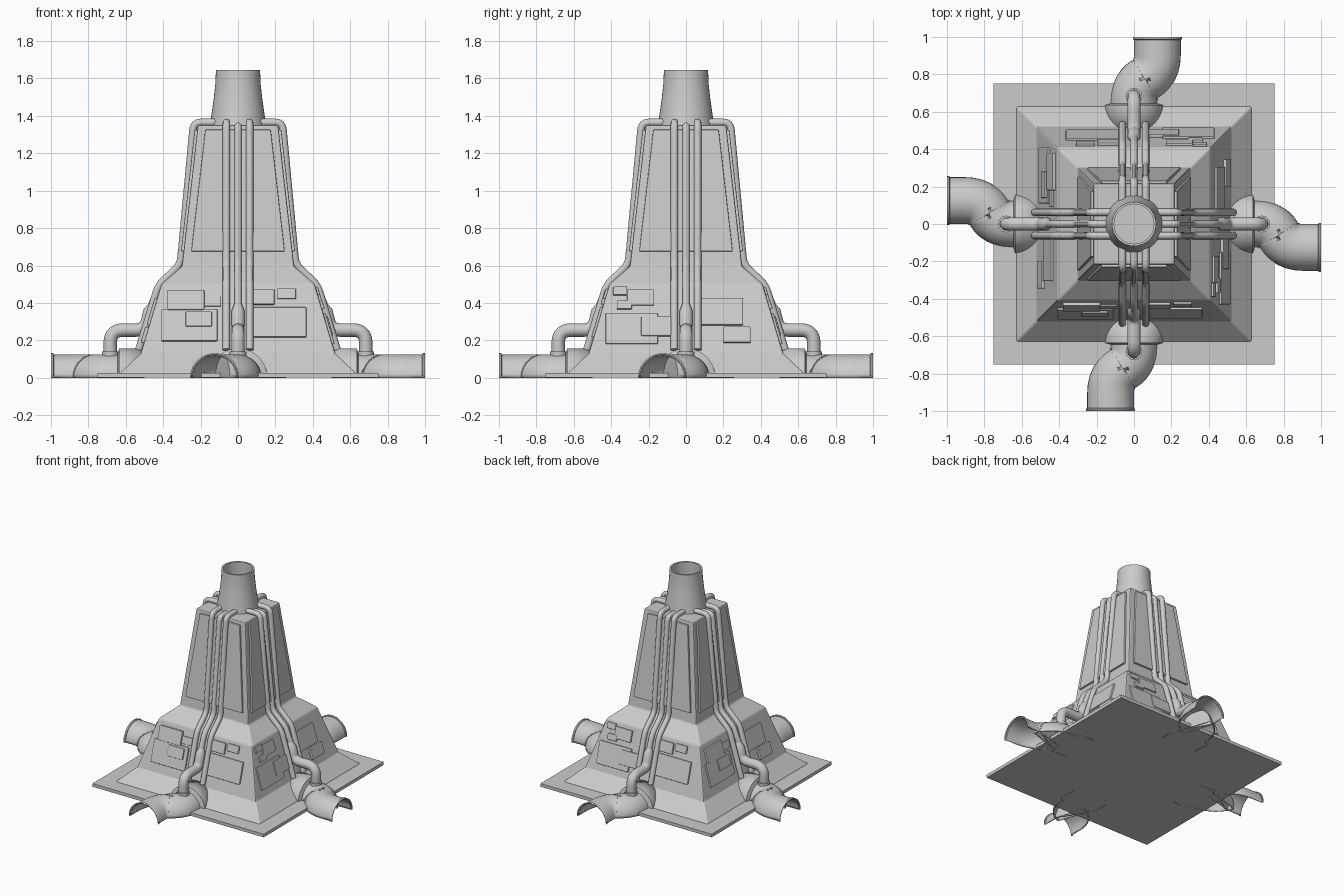
import bpy, bmesh
from math import pi, sin, cos, hypot
from mathutils import Vector

if "Cube" in bpy.data.objects:
    bpy.data.objects.remove(bpy.data.objects["Cube"])

def make(name, verts, faces, turn=0.0, bevel=0.0, smooth=False):
    me = bpy.data.meshes.new(name)
    bm = bmesh.new()
    vs = [bm.verts.new(v) for v in verts]
    for f in faces:
        bm.faces.new([vs[i] for i in f])
    bmesh.ops.remove_doubles(bm, verts=bm.verts, dist=1e-5)
    bmesh.ops.recalc_face_normals(bm, faces=bm.faces)
    bm.to_mesh(me)
    bm.free()
    ob = bpy.data.objects.new(name, me)
    bpy.context.collection.objects.link(ob)
    ob.rotation_euler.z = turn
    if bevel:
        m = ob.modifiers.new("bevel", 'BEVEL')
        m.width, m.segments = bevel, 2
    if smooth:
        bpy.ops.object.select_all(action='DESELECT')
        ob.select_set(True)
        bpy.context.view_layer.objects.active = ob
        bpy.ops.object.shade_smooth_by_angle(angle=0.7)
    return ob

def lofted(name, profile, sides, start=0.0, scale=1.0, **kw):
    """Stack of regular rings (radius, z), capped at both ends."""
    verts = [(r * scale * cos(start + 2 * pi * i / sides),
              r * scale * sin(start + 2 * pi * i / sides), z)
             for r, z in profile for i in range(sides)]
    faces = [(k * sides + i, k * sides + (i + 1) % sides,
              (k + 1) * sides + (i + 1) % sides, (k + 1) * sides + i)
             for k in range(len(profile) - 1) for i in range(sides)]
    last = (len(profile) - 1) * sides
    faces += [tuple(range(sides)), tuple(range(last, last + sides))]
    return make(name, verts, faces, **kw)

def rounded(points):
    """Points (x, y, z, radius, bend): round every inner corner."""
    out = []
    for i, p in enumerate(points):
        v, r, b = Vector(p[:3]), p[3], p[4]
        if b == 0:
            out.append((v, r))
            continue
        a = v + (Vector(points[i - 1][:3]) - v).normalized() * b
        c = v + (Vector(points[i + 1][:3]) - v).normalized() * b
        for k in range(8):
            t = k / 7
            out.append((a * (1 - t) ** 2 + v * 2 * t * (1 - t) + c * t * t, r))
    return out

def tube(name, points, turn):
    cu = bpy.data.curves.new(name, 'CURVE')
    cu.dimensions, cu.bevel_depth, cu.bevel_resolution = '3D', 1.0, 4
    cu.use_fill_caps = True
    path = rounded(points)
    sp = cu.splines.new('POLY')
    sp.points.add(len(path) - 1)
    for q, (v, r) in zip(sp.points, path):
        q.co, q.radius = (*v, 1), r
    sp.use_smooth = True
    ob = bpy.data.objects.new(name, cu)
    bpy.context.collection.objects.link(ob)
    ob.rotation_euler.z = turn
    bpy.ops.object.select_all(action='DESELECT')
    ob.select_set(True)
    bpy.context.view_layer.objects.active = ob
    bpy.ops.object.convert(target='MESH')

def half_pipe(name, points, turn, n=20):
    path = rounded(points)
    verts, faces = [], []
    for i, (v, r) in enumerate(path):
        t = path[min(i + 1, len(path) - 1)][0] - path[max(i - 1, 0)][0]
        side = Vector((-t.y, t.x, 0)).normalized()
        verts += [v + side * r * cos(pi * k / n) + Vector((0, 0, r * sin(pi * k / n)))
                  for k in range(n + 1)]
    for i in range(len(path) - 1):
        for k in range(n):
            a = i * (n + 1) + k
            faces.append((a, a + 1, a + n + 2, a + n + 1))
    ob = make(name, verts, faces, turn, smooth=True)
    m = ob.modifiers.new("wall", 'SOLIDIFY')
    m.thickness, m.offset = 0.008, -1
    # keep the wall on the inside of the arch
    if ob.data.polygons[n // 2].normal.z < 0:
        ob.data.flip_normals()

def slab(name, corners, lo, hi, depth, turn, bevel):
    """Raised plate on a sloped front face running from lo to hi, each (half, z)."""
    run, rise = lo[0] - hi[0], hi[1] - lo[1]
    n = Vector((0, -rise, run)) / hypot(run, rise)
    base = [Vector((x, -(lo[0] - (z - lo[1]) / rise * run), z)) for x, z in corners]
    verts = [v - n * 0.01 for v in base] + [v + n * depth for v in base]
    faces = [(0, 1, 2, 3), (4, 5, 6, 7)] + \
            [(i, (i + 1) % 4, (i + 1) % 4 + 4, i + 4) for i in range(4)]
    make(name, verts, faces, turn, bevel)

# ground plate and stepped square tower
Q = 2 ** 0.5
lofted("ground_plate", [(0.75, 0), (0.75, 0.025)], 4, pi / 4, Q)
BODY = [(0.63, 0.025), (0.52, 0.13), (0.41, 0.5), (0.30, 0.595), (0.215, 1.35)]
lofted("tower_body", [(0.63, 0.01)] + BODY, 4, pi / 4, Q, bevel=0.008)

# hollow flared chimney
lofted("chimney", [(0.155, 1.33), (0.143, 1.40), (0.13, 1.49), (0.121, 1.57), (0.118, 1.645),
                   (0.106, 1.645), (0.106, 1.56), (0.11, 1.40)], 40, smooth=True)

# panel layouts on the lower slope: x0, x1, z0, z1, depth
FRONT_L = [(-.41, -.11, .195, .365, .012), (-.38, -.18, .36, .465, .018),
           (-.18, -.09, .38, .435, .010), (-.28, -.14, .27, .35, .022)]
FRONT_R = [(.08, .365, .215, .375, .012), (.08, .195, .39, .47, .015), (.21, .31, .42, .475, .012)]
SIDE_L = [(-.43, -.15, .18, .345, .012), (-.24, -.08, .22, .325, .018),
          (-.37, -.29, .365, .41, .014), (-.39, -.315, .44, .485, .012),
          (-.315, -.17, .385, .47, .012)]
SIDE_R = [(.08, .305, .28, .425, .014), (.2, .345, .185, .27, .018)]
LAYOUTS = [FRONT_L + FRONT_R, SIDE_L + SIDE_R, SIDE_L + FRONT_R, FRONT_L + SIDE_R]

for s, (side, layout) in enumerate(zip(("front", "right", "back", "left"), LAYOUTS)):
    turn = s * pi / 2
    # tall panel and small cladding plates
    slab(side + "_tall_panel", [(-.25, .675), (.25, .675), (.175, 1.325), (-.175, 1.325)],
         BODY[3], BODY[4], 0.014, turn, 0.005)
    for i, (x0, x1, z0, z1, d) in enumerate(layout):
        slab(f"{side}_plate_{i}", [(x0, z0), (x1, z0), (x1, z1), (x0, z1)],
             BODY[1], BODY[2], d, turn, 0.005)
    # outer pair of riser pipes
    for x in (-0.062, 0.062):
        tube(side + "_riser_pipe", [(x, -.53, .15, .02, 0), (x, -.425, .495, .02, .04),
             (x, -.308, .605, .02, .04), (x, -.237, 1.365, .02, .04), (x, -.1, 1.365, .02, 0)], turn)
    # centre riser widening into an elbow that drops onto the duct
    tube(side + "_centre_pipe", [(0, -.46, .39, .02, 0), (0, -.42, .495, .02, .04),
         (0, -.305, .6, .02, .04), (0, -.228, 1.345, .02, .03), (0, -.1, 1.345, .02, 0)], turn)
    tube(side + "_elbow_pipe", [(0, -.455, .395, .02, 0), (0, -.47, .355, .036, 0),
         (0, -.495, .255, .036, .05), (0, -.683, .255, .036, .07), (0, -.683, .10, .036, 0)], turn)
    tube(side + "_elbow_collar", [(0, -.683, .11, .045, 0), (0, -.683, .14, .045, 0)], turn)
    # arched S-bend duct with flared root and end lip
    half_pipe(side + "_duct", [(0, -.50, 0, .157, 0), (0, -.635, 0, .157, 0), (0, -.645, 0, .125, 0),
              (0, -.75, 0, .125, .09), (-.125, -.80, 0, .125, .10), (-.125, -.985, 0, .125, 0),
              (-.125, -.988, 0, .131, 0), (-.125, -1.0, 0, .131, 0)], turn)
